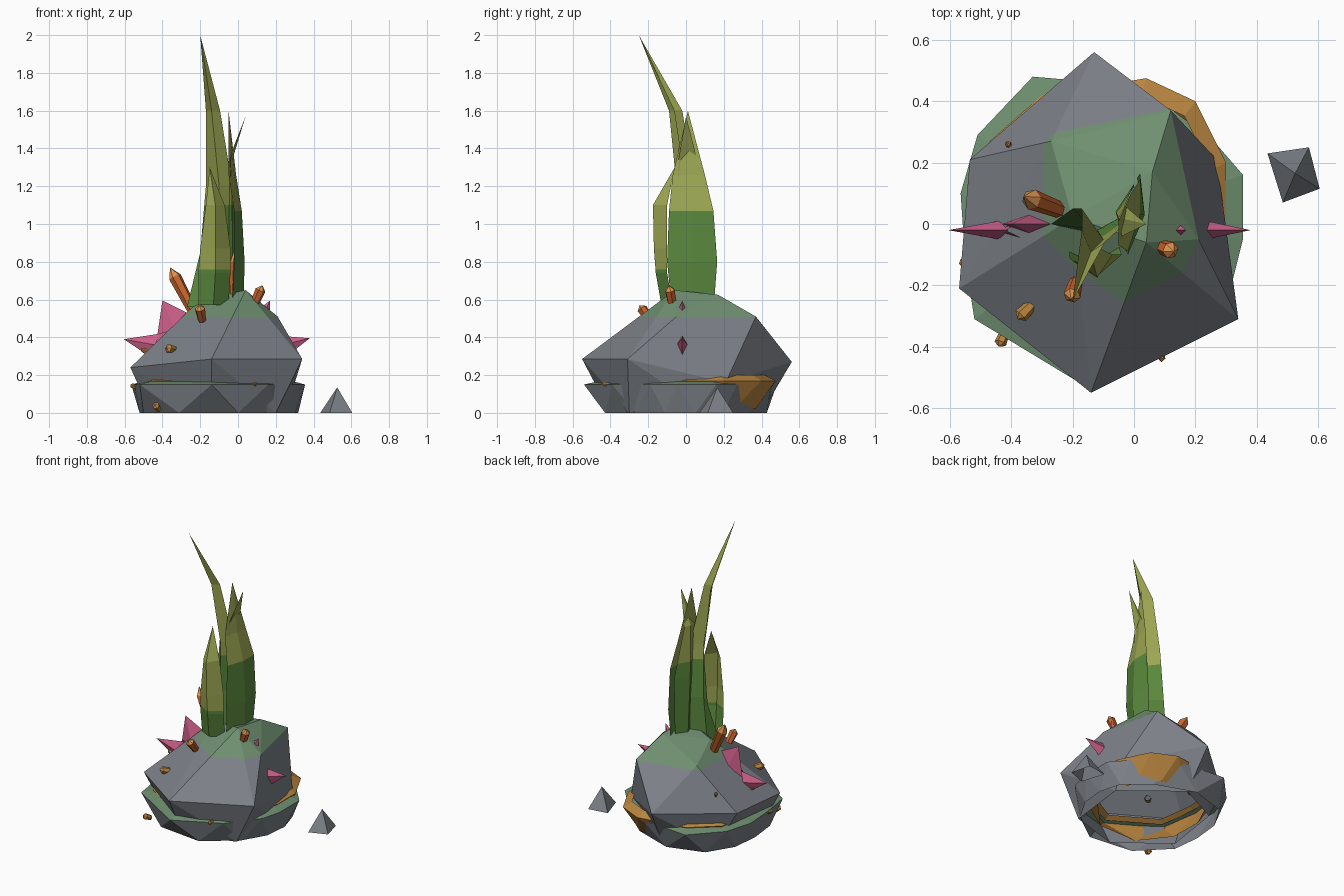
import bpy, bmesh, math
from mathutils import Vector

if "Cube" in bpy.data.objects:
    bpy.data.objects.remove(bpy.data.objects["Cube"])


def colour(name, hexcode):
    m = bpy.data.materials.new(name)
    rgb = [int(hexcode[i:i + 2], 16) / 255 for i in (0, 2, 4)]
    m.diffuse_color = [c / 12.92 if c < 0.04 else ((c + 0.055) / 1.055) ** 2.4 for c in rgb] + [1]
    m.use_nodes = True
    m.node_tree.nodes["Principled BSDF"].inputs["Base Color"].default_value = m.diffuse_color
    return m


GREY = colour("rock grey", "7c8188")
MOSS = colour("moss green", "6f8f70")
GREEN = colour("leaf green", "5a883d")
OLIVE = colour("leaf tip olive", "9ca652")
PINK = colour("pink", "cc5f88")
ORANGE = colour("crystal orange", "c9652f")
TIP = colour("crystal tip orange", "dd9450")
OCHRE = colour("ochre", "b9853f")


def finish(name, bm, mats, rule=None):
    if rule:
        for f in bm.faces:
            f.material_index = rule(f.calc_center_median())
    me = bpy.data.meshes.new(name)
    bm.to_mesh(me)
    bm.free()
    for m in mats:
        me.materials.append(m)
    ob = bpy.data.objects.new(name, me)
    bpy.context.collection.objects.link(ob)
    return ob


def cut(bm, z):
    bmesh.ops.bisect_plane(bm, geom=bm.verts[:] + bm.edges[:] + bm.faces[:],
                           plane_co=(0, 0, z), plane_no=(0, 0, 1))


def hull(points):
    bm = bmesh.new()
    for p in points:
        bm.verts.new(p)
    bmesh.ops.convex_hull(bm, input=bm.verts[:])
    bm.normal_update()
    # the underside stays open
    low = [f for f in bm.faces if all(v.co.z < 0.001 for v in f.verts)]
    bmesh.ops.delete(bm, geom=low, context='FACES')
    return bm


# Main boulder with a mossy crown
bm = hull([(-.14, -.55, .285), (.34, -.31, .285), (-.57, -.21, .24), (-.535, .21, .25),
           (-.13, .56, .27), (.12, .37, .51), (.21, -.05, .51), (.27, .21, .16),
           (.04, -.06, .65), (.06, .17, .625), (-.27, .27, .53), (-.2, .02, .6),
           (-.14, -.4, 0), (.2, -.3, 0), (.25, .12, 0), (-.1, .4, 0), (-.4, .25, 0), (-.46, -.15, 0)])
cut(bm, .505)
finish("boulder", bm, [GREY, MOSS], lambda c: int(c.z > .505))


# Faceted skirt: staggered rings, open above and below
def skirt(name, outline, levels, mats, rule):
    bm = bmesh.new()
    n = len(outline)
    centre = Vector((-.1, 0))
    rings = []
    for z, s, stagger in levels:
        ring = []
        for i in range(n):
            p = Vector(outline[i])
            if stagger:
                p = (p + Vector(outline[(i + 1) % n])) / 2
            p = centre + (p - centre) * s
            ring.append(bm.verts.new((p.x, p.y, z)))
        rings.append(ring)
    for a, b in zip(rings, rings[1:]):
        for i in range(n):
            j = (i + 1) % n
            bm.faces.new((a[i], b[j], b[i]))
            bm.faces.new((a[i], a[j], b[j]))
    bmesh.ops.recalc_face_normals(bm, faces=bm.faces[:])
    finish(name, bm, mats, rule)


skirt("lower_rock", [(-.33, .48), (-.51, .29), (-.565, .1), (-.55, -.12), (-.52, -.31),
                     (-.14, -.54), (.16, -.39), (.32, -.19), (.355, -.05), (.355, .16),
                     (.26, .27), (.02, .45)],
      [(0, .92, True), (.15, 1, False), (.175, .8, False)], [GREY, MOSS],
      lambda c: int(c.z > .15))
skirt("ochre_layer", [(-.3, .42), (-.47, .27), (-.5, 0), (-.46, -.27), (-.14, -.46),
                      (.22, -.26), (.3, 0), (.3, .2), (.2, .4), (.04, .475)],
      [(.02, .84, True), (.17, 1, False), (.2, .88, False)], [OCHRE], None)

# Loose pebble
bm = bmesh.new()
base = [bm.verts.new(p) for p in ((.435, .23, 0), (.485, .07, 0), (.605, .115, 0), (.57, .25, 0))]
top = bm.verts.new((.525, .165, .135))
for i in range(4):
    bm.faces.new((base[i], base[(i + 1) % 4], top))
finish("pebble", bm, [GREY])


# Leaves: creased blades from rows of left, middle, right points
def leaf(name, rows, tip, split):
    bm = bmesh.new()
    vs = [[bm.verts.new((x, y, z)) for x, y in pts] for z, pts in rows]
    for a, b in zip(vs, vs[1:]):
        for i in (0, 1):
            bm.faces.new((a[i], a[i + 1], b[i + 1], b[i]))
    t = bm.verts.new(tip)
    for i in (0, 1):
        bm.faces.new((vs[-1][i], vs[-1][i + 1], t))
    cut(bm, split)
    finish(name, bm, [GREEN, OLIVE], lambda c: int(c.z > split))


leaf("right_leaf", [(.6, [(-.03, -.08), (.03, .03), (.01, .15)]),
                    (.8, [(-.02, -.1), (.035, .03), (.02, .165)]),
                    (1.07, [(-.02, -.09), (.02, .03), (.02, .145)]),
                    (1.26, [(-.05, -.07), (-.02, .02), (-.01, .1)])], (-.05, .01, 1.6), 1.07)
leaf("inner_leaf", [(.6, [(.0, .12), (-.05, .05), (-.03, -.03)]),
                    (1.0, [(-.0, .13), (-.06, .04), (-.03, -.05)]),
                    (1.34, [(-.03, .06), (-.05, .02), (-.04, -.04)])], (.04, 0, 1.57), 1.1)
leaf("tall_leaf", [(.56, [(-.27, .0), (-.14, -.03), (-.03, .02)]),
                   (.85, [(-.2, .05), (-.12, -.02), (-.03, .03)]),
                   (1.2, [(-.17, .05), (-.1, -.05), (-.03, .0)]),
                   (1.6, [(-.17, -.02), (-.14, -.09), (-.095, -.06)])], (-.2, -.25, 2), 1.1)
leaf("front_leaf", [(.57, [(-.21, -.09), (-.13, -.13), (-.05, -.07)]),
                    (.74, [(-.21, -.11), (-.12, -.16), (-.04, -.1)]),
                    (.87, [(-.2, -.12), (-.12, -.17), (-.04, -.1)]),
                    (1.1, [(-.17, -.13), (-.12, -.175), (-.07, -.1)])], (-.15, -.06, 1.3), .76)


# Pink blades: thin folded fins
def fin(name, a, b, tip, y=-.02):
    bm = bmesh.new()
    mid = ((a[0] + b[0]) / 2, (a[1] + b[1]) / 2)
    va, vb, vt = (bm.verts.new((p[0], y, p[1])) for p in (a, b, tip))
    for s in (-.03, .03):
        vm = bm.verts.new((mid[0], y + s, mid[1]))
        bm.faces.new((va, vm, vt))
        bm.faces.new((vm, vb, vt))
    bmesh.ops.recalc_face_normals(bm, faces=bm.faces[:])
    finish(name, bm, [PINK])


fin("pink_fin_left_low", (-.41, .42), (-.47, .3), (-.605, .39))
fin("pink_fin_left_mid", (-.42, .42), (-.3, .45), (-.47, .32))
fin("pink_fin_left_high", (-.43, .39), (-.25, .52), (-.4, .595), 0)
fin("pink_fin_right_low", (.2, .41), (.27, .31), (.38, .395))
fin("pink_fin_right_high", (.1, .54), (.17, .5), (.17, .595))


# Crystals: six-sided shafts with a pale point
def crystal(name, foot, tip, r, mats=(ORANGE, TIP)):
    foot, tip = Vector(foot), Vector(tip)
    axis = tip - foot
    turn = axis.to_track_quat('Z', 'Y')
    bm = bmesh.new()
    rings = []
    for t, s in ((0, .8), (.78, 1)):
        rings.append([bm.verts.new(foot + axis * t + turn @ Vector(
            (math.cos(k * math.pi / 3) * r * s, math.sin(k * math.pi / 3) * r * s, 0))) for k in range(6)])
    t = bm.verts.new(tip)
    sides = []
    for i in range(6):
        j = (i + 1) % 6
        bm.faces.new((rings[0][i], rings[0][j], rings[1][j], rings[1][i]))
        f = bm.faces.new((rings[1][i], rings[1][j], t))
        f.material_index = 1
    finish(name, bm, mats)


crystal("crystal_left", (-.24, .045, .54), (-.36, .09, .77), .034)
crystal("crystal_right", (.08, -.07, .56), (.13, -.09, .675), .028)
crystal("crystal_front", (-.19, -.19, .49), (-.205, -.245, .57), .028)
crystal("crystal_middle", (-.03, -.03, .6), (-.02, -.05, .86), .02)
small = [((-.33, -.26, .33), (-.38, -.31, .345), .024), ((-.47, -.02, .31), (-.51, -.03, .34), .014),
         ((-.4, .25, .34), (-.415, .265, .385), .01), ((-.53, -.12, .13), (-.57, -.13, .15), .014),
         ((-.42, -.35, .02), (-.44, -.4, .045), .02), ((.09, -.4, .15), (.09, -.45, .155), .012)]
for i, (a, b, r) in enumerate(small):
    crystal("small_crystal_%d" % (i + 1), a, b, r, (OCHRE, TIP))
